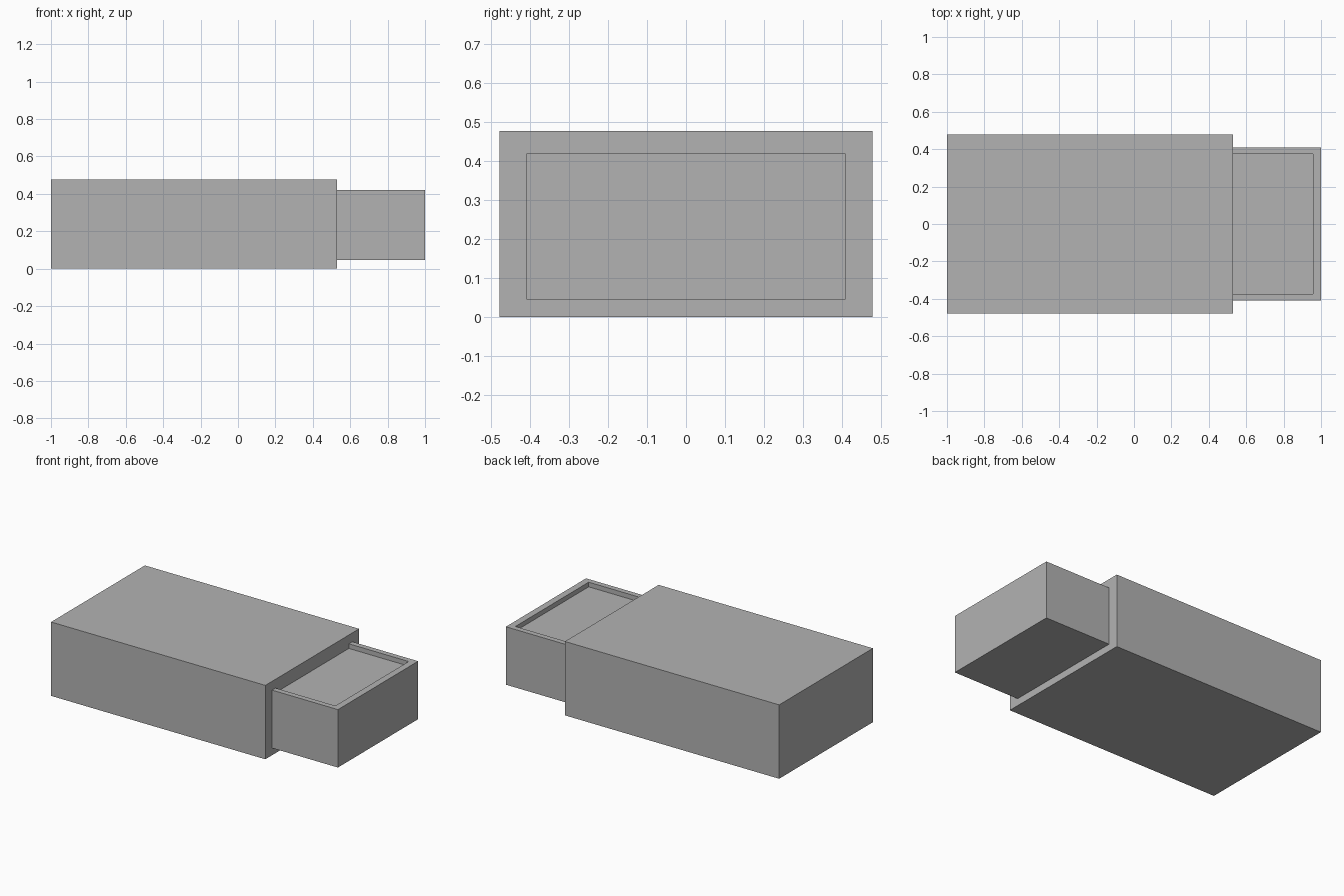
import bpy, bmesh

cube = bpy.data.objects.get("Cube")
if cube:
    bpy.data.objects.remove(cube, do_unlink=True)

grey = bpy.data.materials.new("plain grey")
grey.use_nodes = True
colour = (0.45, 0.45, 0.45, 1)
grey.diffuse_color = colour
grey.node_tree.nodes["Principled BSDF"].inputs["Base Color"].default_value = colour


def box(name, low, high):
    """Box between two opposite corners."""
    mesh = bpy.data.meshes.new(name)
    bm = bmesh.new()
    bmesh.ops.create_cube(bm, size=1)
    for v in bm.verts:
        v.co = [h if c > 0 else l for c, l, h in zip(v.co, low, high)]
    bm.to_mesh(mesh)
    bm.free()
    mesh.materials.append(grey)
    obj = bpy.data.objects.new(name, mesh)
    bpy.context.collection.objects.link(obj)
    return obj


# Outer sleeve
MOUTH = 0.53
box("sleeve", (-1, -0.478, 0), (MOUTH, 0.478, 0.477))

# Sliding drawer, with a shallow recess sunk into its top
TOP, RIM, DEPTH = 0.42, 0.035, 0.03
drawer = box("drawer", (MOUTH, -0.409, 0.046), (1, 0.409, TOP))
cutter = box("recess_cutter", (MOUTH - 0.1, -0.409 + RIM, TOP - DEPTH),
             (0.957, 0.409 - RIM, TOP + 0.1))
cutter.hide_render = True
cutter.hide_set(True)
cut = drawer.modifiers.new("recess", "BOOLEAN")
cut.object = cutter
cut.solver = "EXACT"
